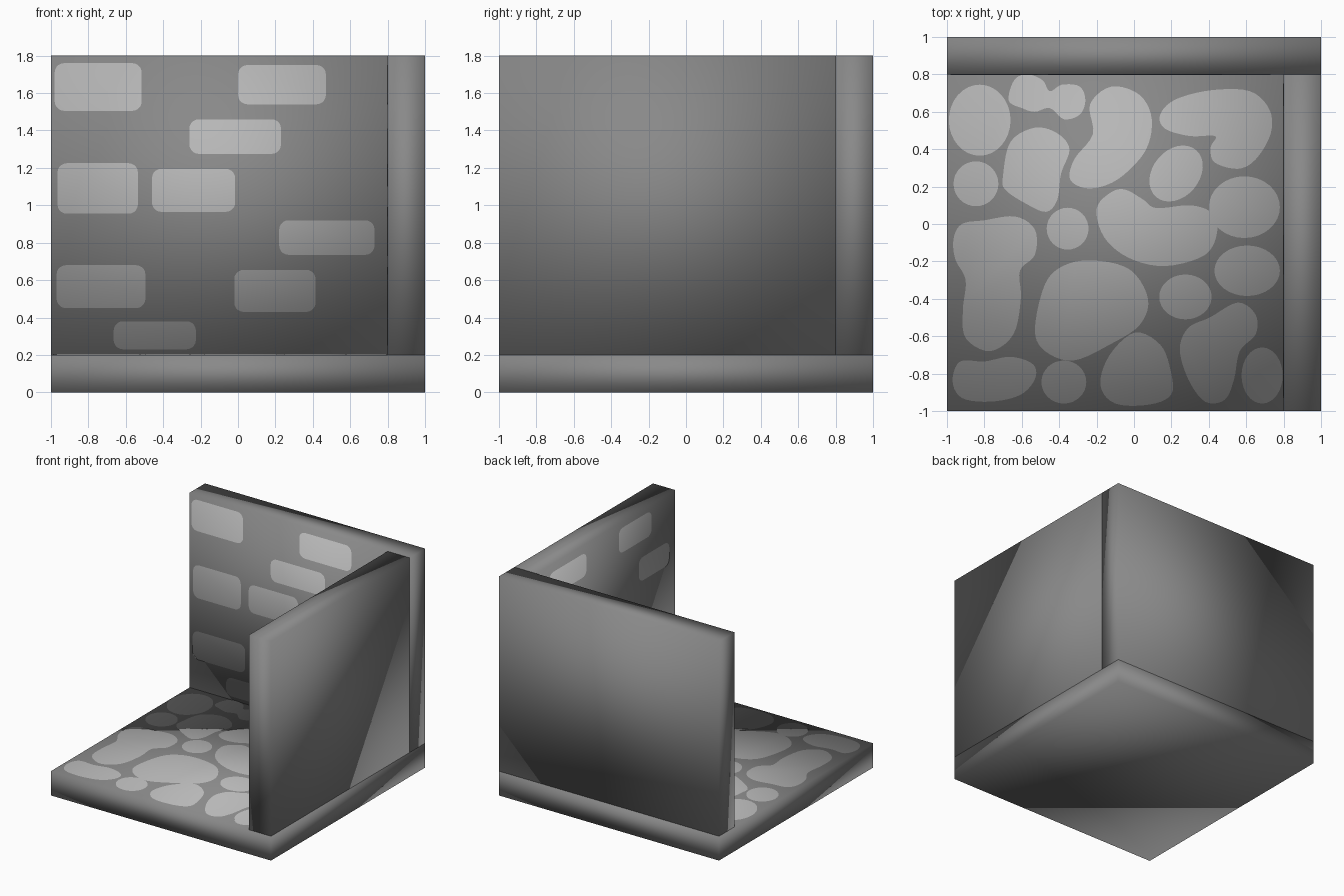
import bpy, bmesh, math
from mathutils import Vector, Matrix

if "Cube" in bpy.data.objects:
    bpy.data.objects.remove(bpy.data.objects["Cube"])


def material(name, r, g, b):
    m = bpy.data.materials.new(name)
    m.diffuse_color = (r, g, b, 1)
    m.use_nodes = True
    m.node_tree.nodes["Principled BSDF"].inputs["Base Color"].default_value = m.diffuse_color
    return m


MORTAR = material("dark grey mortar", 0.25, 0.25, 0.25)
STONE = material("light grey stone", 0.47, 0.47, 0.47)


def add_object(name, bm, mat):
    mesh = bpy.data.meshes.new(name)
    bm.to_mesh(mesh)
    bm.free()
    mesh.materials.append(mat)
    mesh.shade_smooth()
    ob = bpy.data.objects.new(name, mesh)
    bpy.context.collection.objects.link(ob)
    return ob


def slab(name, lo, hi):
    """Smooth-shaded box; returns its centre and half size."""
    lo, hi = Vector(lo), Vector(hi)
    centre, half = (lo + hi) / 2, (hi - lo) / 2
    bm = bmesh.new()
    bmesh.ops.create_cube(bm, size=2, matrix=Matrix.Translation(centre) @ Matrix.Diagonal(half).to_4x4())
    add_object(name, bm, MORTAR)
    return centre, half


def plates(name, outlines, origin, u, v, host, thick=0.004):
    """Thin painted plates on a slab face, shaded like the slab under them."""
    origin, u, v = Vector(origin), Vector(u), Vector(v)
    n = u.cross(v)
    bm = bmesh.new()
    for pts in outlines:
        area = sum(a[0] * b[1] - b[0] * a[1] for a, b in zip(pts, pts[1:] + pts[:1]))
        if area < 0:
            pts = pts[::-1]
        base = [bm.verts.new(origin + u * a + v * b) for a, b in pts]
        top = [bm.verts.new(p.co + n * thick) for p in base]
        bm.faces.new(top)
        for i in range(len(pts)):
            bm.faces.new((base[i - 1], base[i], top[i], top[i - 1]))
    mesh = add_object(name, bm, STONE).data
    c, h = host
    mesh.normals_split_custom_set_from_vertices(
        [Vector([(p.co[i] - c[i]) / h[i] for i in range(3)]).normalized() for p in mesh.vertices])


def ellipse(cx, cy, rx, ry, turn=0, n=32):
    ca, sa = math.cos(math.radians(turn)), math.sin(math.radians(turn))
    ring = [(rx * math.cos(t), ry * math.sin(t)) for t in (2 * math.pi * i / n for i in range(n))]
    return [(cx + x * ca - y * sa, cy + x * sa + y * ca) for x, y in ring]


def blob(*pts, steps=5):
    """Closed smooth outline through a few points."""
    out, k = [], len(pts)
    for i in range(k):
        a, b, c, d = (pts[(i + j) % k] for j in (-1, 0, 1, 2))
        for s in range(steps):
            t = s / steps
            out.append(tuple(0.5 * (2 * q + (r - p) * t + (2 * p - 5 * q + 4 * r - w) * t * t
                                    + (3 * q - p - 3 * r + w) * t ** 3)
                             for p, q, r, w in zip(a, b, c, d)))
    return out


def brick(x0, x1, z0, z1, r=0.05, n=5):
    """Rounded rectangle outline."""
    out = []
    for k, (x, z) in enumerate([(x1 - r, z1 - r), (x0 + r, z1 - r), (x0 + r, z0 + r), (x1 - r, z0 + r)]):
        for i in range(n + 1):
            t = math.pi / 2 * (k + i / n)
            out.append((x + r * math.cos(t), z + r * math.sin(t)))
    return out


# Floor and two walls
floor = slab("floor", (-1, -1, 0), (1, 1, 0.2))
back = slab("back_wall", (-1, 0.8, 0.2), (1, 1, 1.8))
side = slab("right_wall", (0.8, -1, 0.2), (1, 0.8, 1.8))

# Round floor stones
stones = [ellipse(*e) for e in [
    (-.825, .555, .165, .19), (-.845, .215, .12, .12), (.225, .27, .165, .125, 50),
    (.59, .09, .19, .165), (-.355, -.025, .112, .112), (.605, -.25, .175, .135),
    (.275, -.39, .14, .12), (.685, -.81, .11, .15), (-.375, -.845, .12, .115)]]

# Irregular floor stones
stones.append(blob((-.67, .66), (-.64, .77), (-.57, .80), (-.49, .77), (-.45, .71), (-.385, .745),
                   (-.29, .735), (-.26, .66), (-.29, .585), (-.375, .56), (-.45, .62), (-.53, .60), (-.60, .62)))
stones.append(blob((-.70, .26), (-.66, .44), (-.53, .515), (-.41, .485), (-.345, .40),
                   (-.39, .27), (-.41, .13), (-.47, .065), (-.58, .11), (-.69, .185)))
stones.append(blob((-.235, .64), (-.12, .735), (.03, .69), (.095, .56), (.06, .39),
                   (-.085, .24), (-.235, .19), (-.34, .235), (-.32, .345), (-.22, .48)))
stones.append(blob((.14, .585), (.22, .665), (.41, .715), (.62, .71), (.725, .61), (.73, .48),
                   (.65, .345), (.555, .295), (.43, .33), (.41, .41), (.435, .47), (.30, .47), (.165, .51)))
stones.append(blob((-.20, .08), (-.13, .165), (-.05, .185), (.05, .13), (.12, .085), (.30, .10),
                   (.415, .06), (.445, -.04), (.38, -.165), (.165, -.225), (-.03, -.18), (-.16, -.07)))
stones.append(blob((-.965, -.08), (-.92, 0), (-.80, .02), (-.635, .04), (-.53, -.03), (-.53, -.165),
                   (-.61, -.25), (-.605, -.40), (-.645, -.59), (-.77, -.68), (-.90, -.61), (-.915, -.46),
                   (-.90, -.30), (-.955, -.19)))
stones.append(blob((-.53, -.565), (-.475, -.32), (-.37, -.22), (-.21, -.195), (-.02, -.245),
                   (.075, -.40), (.03, -.54), (-.13, -.645), (-.325, -.73), (-.475, -.68)))
stones.append(blob((.245, -.67), (.29, -.555), (.405, -.50), (.555, -.42), (.65, -.485), (.65, -.59),
                   (.565, -.68), (.535, -.83), (.485, -.94), (.38, -.95), (.29, -.83)))
stones.append(blob((-.18, -.86), (-.13, -.70), (.005, -.58), (.14, -.645), (.195, -.78),
                   (.20, -.91), (.085, -.965), (-.10, -.96)))
stones.append(blob((-.97, -.84), (-.93, -.735), (-.80, -.735), (-.66, -.71), (-.54, -.75),
                   (-.53, -.83), (-.61, -.915), (-.77, -.95), (-.92, -.93)))
plates("floor_stones", stones, (0, 0, 0.2), (1, 0, 0), (0, 1, 0), floor)

# Bricks on the inside of the back wall: left, right, bottom, top
back_bricks = [
    (-.98, -.515, 1.505, 1.76), (0, .47, 1.54, 1.75), (-.26, .23, 1.275, 1.46),
    (-.965, -.535, .955, 1.225), (-.46, -.015, .965, 1.195), (.22, .73, .735, .92),
    (-.97, -.495, .45, .68), (-.02, .415, .43, .655), (-.665, -.225, .23, .38)]
plates("back_bricks", [brick(*b) for b in back_bricks], (0, 0.8, 0), (1, 0, 0), (0, 0, 1), back)

# Bricks on the inside of the right wall, running from back to front
side_bricks = [
    (-.63, -.155, 1.54, 1.73), (.27, .69, 1.55, 1.75), (.53, .92, 1.22, 1.41),
    (-.4, .06, 1.1, 1.3), (-.75, -.3, .78, .99), (.1, .55, .73, .94),
    (-.32, .12, .46, .67), (.48, .93, .42, .63), (-.74, -.3, .25, .42)]
plates("right_bricks", [brick(*b) for b in side_bricks], (0.8, 0, 0), (0, -1, 0), (0, 0, 1), side)
